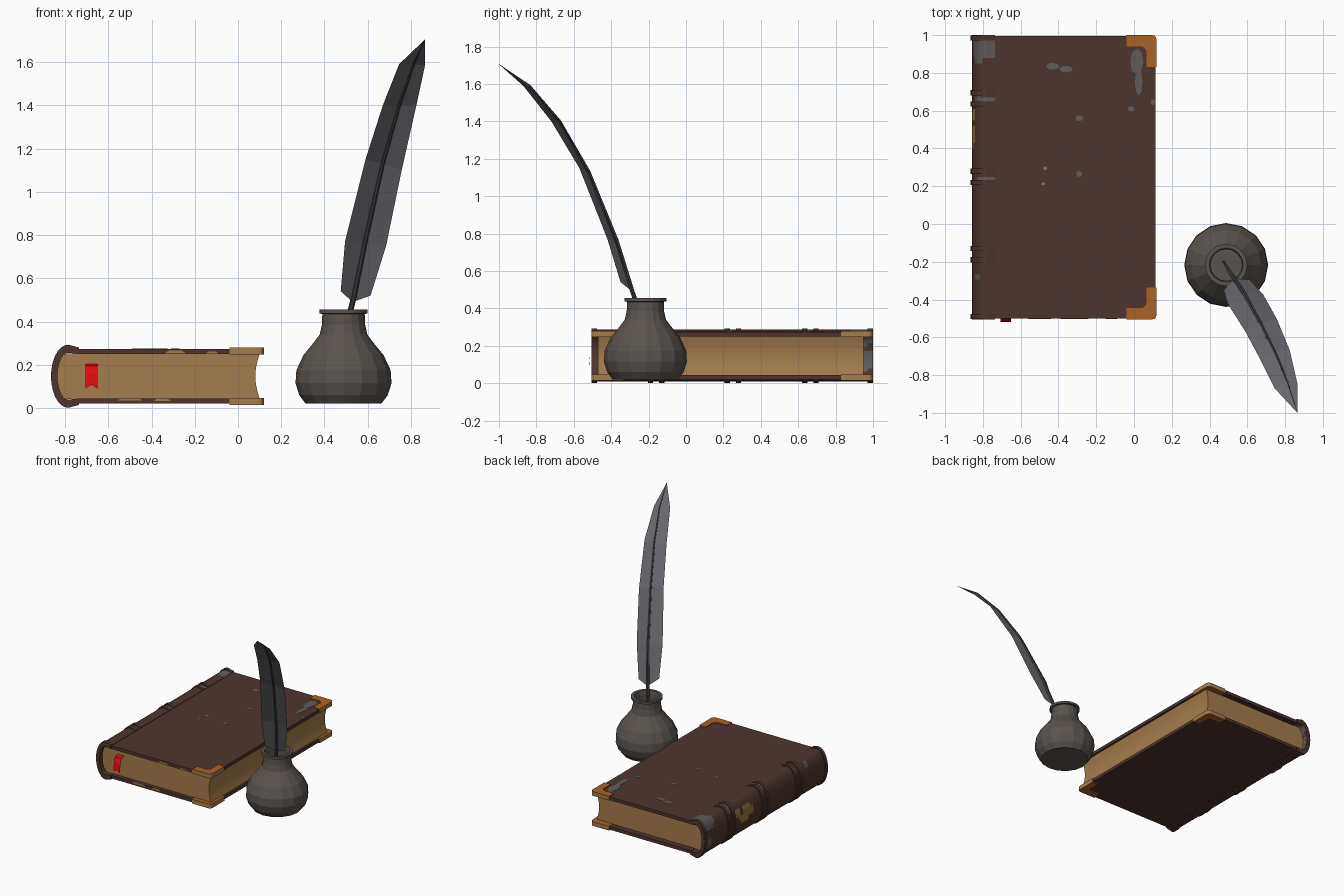
import bpy, bmesh, math
from mathutils import Vector

if "Cube" in bpy.data.objects:
    bpy.data.objects.remove(bpy.data.objects["Cube"])


def mat(name, r, g, b):
    m = bpy.data.materials.new(name)
    m.diffuse_color = (r, g, b, 1)
    m.use_nodes = True
    m.node_tree.nodes["Principled BSDF"].inputs["Base Color"].default_value = m.diffuse_color
    return m


LEATHER = mat("brown_leather", .076, .036, .027)
PAPER = mat("aged_paper", .376, .205, .072)
COPPER = mat("orange_brass", .41, .122, .019)
GREY = mat("worn_grey", .115, .108, .105)
GOLD = mat("worn_gold", .31, .18, .05)
RED = mat("red_ribbon", .75, .004, .004)
CLAY = mat("ink_pot_clay", .105, .088, .077)
VANE = mat("feather_grey", .14, .135, .155)
SHAFT = mat("quill_shaft", .055, .053, .055)

ZC = .147  # middle height of the book


def finish(name, bm, mats):
    bmesh.ops.recalc_face_normals(bm, faces=bm.faces)
    me = bpy.data.meshes.new(name)
    bm.to_mesh(me)
    bm.free()
    for m in mats:
        me.materials.append(m)
    ob = bpy.data.objects.new(name, me)
    bpy.context.collection.objects.link(ob)
    return ob


def loft(name, rings, mats, caps=True):
    """Skin a list of closed point rings."""
    bm = bmesh.new()
    vs = [[bm.verts.new(p) for p in r] for r in rings]
    n = len(vs[0])
    for a, b in zip(vs, vs[1:]):
        for i in range(n):
            j = (i + 1) % n
            bm.faces.new((a[i], a[j], b[j], b[i]))
    if caps:
        bm.faces.new(vs[0])
        bm.faces.new(vs[-1])
    return finish(name, bm, mats)


def prism(name, pts, axis, positions, mats):
    if axis == 'y':
        rings = [[(u, p, w) for u, w in pts] for p in positions]
    else:
        rings = [[(u, v, p) for u, v in pts] for p in positions]
    return loft(name, rings, mats)


def arc(rx, rz, n=14):
    """Half ellipse bulging to -x, from top to bottom."""
    return [(-.785 + rx * math.cos(t), ZC + rz * math.sin(t))
            for t in (math.pi / 2 + math.pi * i / n for i in range(n + 1))]


def shell(grow):
    """Cross-section of the book spine."""
    tail = .13 + grow * .4
    return ([(-.735, ZC + tail)] + arc(.073 + grow, .139 + grow) + [(-.735, ZC - tail)]
            + [(-.735, ZC - .103)] + arc(.05, .108)[::-1] + [(-.735, ZC + .103)])


# ---- Book: page block with rounded back and hollow fore edge
fore = [(.1 - .02 * math.cos(a * math.pi / 12), ZC + .104 * a / 6) for a in range(-6, 7)]
prism("page_block", arc(.05, .106) + fore, 'y', (-.47, .95), [PAPER])

# ---- Spine with worn patches (y, z, y radius, z radius, material)
spine = prism("spine", shell(0), 'y', [-.505 + 1.505 * i / 50 for i in range(51)],
              [LEATHER, GREY, GOLD])
patches = [(.95, .26, .09, .06, 1), (.96, .12, .04, .06, 1), (.66, .26, .025, .035, 1),
           (.57, .2, .035, .04, 2), (.46, .19, .06, .045, 2), (.5, .14, .05, .035, 2),
           (.24, .27, .02, .02, 1), (-.29, .25, .02, .02, 1)]
for f in spine.data.polygons:
    if abs(f.normal.y) < .5:
        for y, z, ry, rz, k in patches:
            if ((f.center.y - y) / ry) ** 2 + ((f.center.z - z) / rz) ** 2 < 1:
                f.material_index = k

# ---- Raised bands on the spine
for i, y in enumerate((-.49, -.19, -.13, .22, .28, .635, .695, .985)):
    prism(f"spine_band_{i + 1}", shell(.007), 'y',
          (y - .014, y - .007, y + .007, y + .014), [LEATHER])


# ---- Covers and corner plates, mirrored top/bottom and front/back
def rounded(x1, y0, y1, r=.025):
    pts = []
    for cy, a0 in ((y0 + r, -90), (y1 - r, 0)):
        pts += [(x1 - r + r * math.cos(math.radians(a0 + a)),
                 cy + r * math.sin(math.radians(a0 + a))) for a in (0, 30, 60, 90)]
    return pts


YC = .2475
corner = rounded(.12, -.505, .9)[:4] + [(.12, -.335), (.065, -.335), (.065, -.425),
                                        (.045, -.445), (-.04, -.445), (-.04, -.505)]
for side, s in (("top", 1), ("bottom", -1)):
    prism(side + "_cover", [(-.745, -.5)] + rounded(.114, -.5, .995) + [(-.745, .995)],
          'z', (ZC + s * .102, ZC + s * .127), [LEATHER])
    for end, e in (("front", 1), ("back", -1)):
        plate = prism(f"{side}_{end}_corner", [(x, YC + e * (y - YC)) for x, y in corner],
                      'z', (ZC + s * .1, ZC + s * .133), [COPPER, PAPER])
        for f in plate.data.polygons:
            f.material_index = 0 if abs(f.normal.z) > .5 else 1

# ---- Scuffs on the top cover
scuffs = [(-.43, .835, .035, .018, GREY), (-.36, .82, .035, .018, GREY),
          (.015, .86, .035, .07, GREY), (.025, .75, .02, .07, GREY),
          (-.015, .61, .018, .014, GREY), (-.29, .56, .02, .016, GREY),
          (-.29, .265, .016, .016, GREY), (.1, .645, .012, .016, GREY),
          (-.79, .27, .0, .0, None), (-.47, .295, .01, .01, GOLD), (-.48, .213, .01, .008, GOLD)]
for i, (x, y, rx, ry, m) in enumerate(scuffs):
    if m:
        ring = [(x + rx * math.cos(a * math.pi / 4), y + ry * math.sin(a * math.pi / 4))
                for a in range(8)]
        prism(f"cover_scuff_{i + 1}", ring, 'z', (ZC + .125, ZC + .1285), [m])

# ---- Bare spots on the front cover edges
for i, (x, w, z) in enumerate(((-.29, .05, .258), (-.5, .06, .04), (-.35, .04, .038), (-.12, .03, .255))):
    box = [(x - w, z - .006), (x + w, z - .006), (x + w * .6, z + .007), (x - w * .6, z + .007)]
    prism(f"edge_wear_{i + 1}", box, 'y', (-.502, -.498), [PAPER])

# ---- Ribbon bookmark with a notched end
bm = bmesh.new()
rows = [[bm.verts.new((x, y, z + (d if x == -.678 else 0))) for x in (-.706, -.678, -.65)]
        for y, z, d in ((-.465, .205, 0), (-.498, .195, 0), (-.512, .16, 0), (-.518, .09, .018))]
for a, b in zip(rows, rows[1:]):
    for i in (0, 1):
        bm.faces.new((a[i], a[i + 1], b[i + 1], b[i]))
finish("ribbon_bookmark", bm, [RED])

# ---- Ink pot, a turned profile (radius, height) with 16 flat sides
profile = [(.175, .02), (.205, .06), (.222, .115), (.218, .175), (.185, .245), (.14, .3),
           (.11, .34), (.1, .385), (.098, .435), (.112, .437), (.112, .455), (.09, .455),
           (.084, .43), (.084, .36), (.12, .3), (.15, .2)]
loft("ink_pot", [[(.488 + r * math.cos(a * math.pi / 8), -.217 + r * math.sin(a * math.pi / 8), z)
                  for a in range(16)] for r, z in profile], [CLAY])

# ---- Feather vane: rows of left edge, shaft, right edge
tip = (.865, -1.0, 1.705)
vane = [((.475, -.35, .54), (.53, -.287, .49), (.613, -.295, .52)),
        ((.495, -.42, .77), (.585, -.37, .76), (.685, -.375, .75)),
        ((.59, -.57, 1.15), (.668, -.52, 1.13), (.757, -.505, 1.1)),
        ((.67, -.72, 1.4), (.745, -.675, 1.4), (.825, -.67, 1.4)),
        ((.745, -.87, 1.59), (.812, -.835, 1.59), (.865, -.845, 1.585))]
bm = bmesh.new()
rows = [[bm.verts.new(p) for p in r] for r in vane]
for a, b in zip(rows, rows[1:]):
    for i in (0, 1):
        bm.faces.new((a[i], a[i + 1], b[i + 1], b[i]))
end = bm.verts.new(tip)
for i in (0, 1):
    bm.faces.new((rows[-1][i], rows[-1][i + 1], end))
finish("feather_vane", bm, [VANE])

# ---- Quill shaft, a tapering six-sided tube
path = [(.475, -.2, .22), (.512, -.262, .42)] + [r[1] for r in vane] + [tip]
radii = (.006, .013, .013, .012, .01, .008, .005, .001)
rings = []
for i, (p, r) in enumerate(zip(path, radii)):
    d = Vector(path[min(i + 1, 7)]) - Vector(path[max(i - 1, 0)])
    u = d.cross(Vector((0, 1, 0))).normalized()
    v = d.cross(u).normalized()
    rings.append([Vector(p) + r * (u * math.cos(a * math.pi / 3) + v * math.sin(a * math.pi / 3))
                  for a in range(6)])
loft("quill_shaft", rings, [SHAFT])
